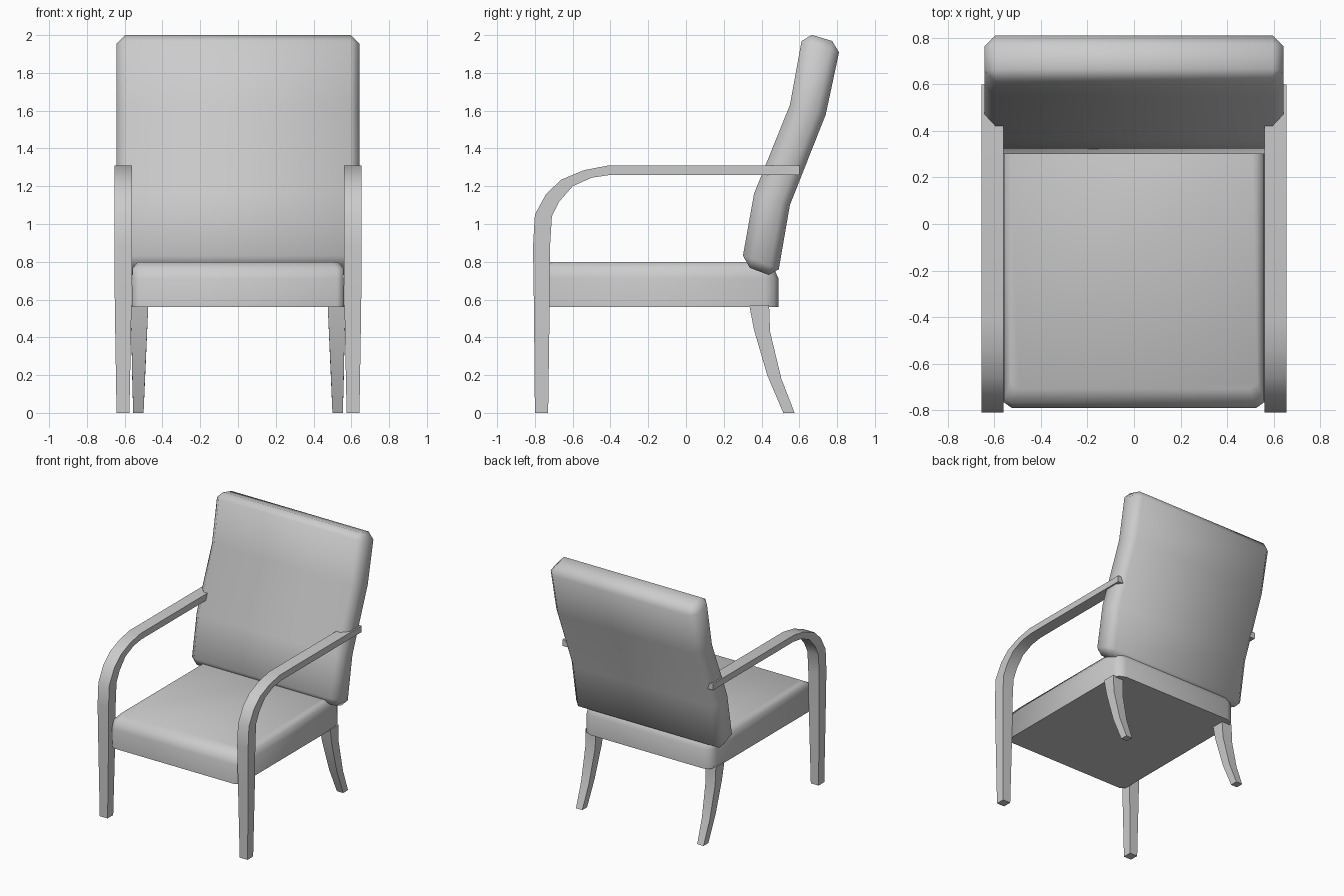
import bpy, bmesh, math

cube = bpy.data.objects.get("Cube")
if cube:
    bpy.data.objects.remove(cube, do_unlink=True)

grey = bpy.data.materials.new("plain grey")
grey.use_nodes = True
COLOUR = (0.6, 0.6, 0.6, 1)
grey.diffuse_color = COLOUR
grey.node_tree.nodes["Principled BSDF"].inputs["Base Color"].default_value = COLOUR


def finish(name, bm, angle):
    """Turn a bmesh into a smooth-by-angle object."""
    bmesh.ops.recalc_face_normals(bm, faces=bm.faces)
    mesh = bpy.data.meshes.new(name)
    bm.to_mesh(mesh)
    bm.free()
    mesh.materials.append(grey)
    obj = bpy.data.objects.new(name, mesh)
    bpy.context.collection.objects.link(obj)
    bpy.ops.object.select_all(action="DESELECT")
    obj.select_set(True)
    bpy.context.view_layer.objects.active = obj
    bpy.ops.object.shade_smooth_by_angle(angle=math.radians(angle))
    return obj


def loft(rings):
    """Skin a list of equal-length closed rings and cap both ends."""
    bm = bmesh.new()
    loops = [[bm.verts.new(p) for p in ring] for ring in rings]
    for a, b in zip(loops, loops[1:]):
        for i in range(len(a)):
            j = (i + 1) % len(a)
            bm.faces.new((a[i], a[j], b[j], b[i]))
    bm.faces.new(loops[0])
    bm.faces.new(loops[-1])
    return bm


def strip(front, rear, inner, outer):
    """Rectangular bar following two (y, z) edges between two x limits."""
    return loft([[(xi, *f), (xo, *f), (xo, *r), (xi, *r)]
                 for f, r, xi, xo in zip(front, rear, inner, outer)])


def pair(name, side, front, rear, inner, outer):
    finish(f"{side}_{name}", strip(front, rear,
           [SIDES[side] * x for x in inner], [SIDES[side] * x for x in outer]), 30)


SIDES = {"left": 1, "right": -1}


# Seat cushion: flat underneath, rolled top edge, larger rear corners
def seat_ring(half, front, rear, z):
    c, d = 0.035, 0.075
    right = [(half - c, front), (half, front + c * 0.7),
             (half, rear - d), (half - d * 0.3, rear - d * 0.3), (half - d, rear)]
    return [(x, y, z) for x, y in right] + [(-x, y, z) for x, y in reversed(right)]


finish("seat_cushion", loft([
    seat_ring(0.56, -0.79, 0.49, 0.56),
    seat_ring(0.56, -0.79, 0.49, 0.71),
    seat_ring(0.558, -0.77, 0.465, 0.765),
    seat_ring(0.53, -0.71, 0.42, 0.8)]), 60)

# Back cushion: bent slab with softened rim
back_front = [(0.293, 0.785), (0.36, 1.16), (0.55, 1.63), (0.62, 2.015)]
back_rear = [(0.483, 0.713), (0.55, 1.10), (0.74, 1.58), (0.82, 1.955)]
bm = strip(back_front, back_rear, [-0.643] * 4, [0.643] * 4)
bmesh.ops.recalc_face_normals(bm, faces=bm.faces)
rim = [e for e in bm.edges if e.calc_face_angle(0) > math.radians(50)]
bmesh.ops.bevel(bm, geom=rim, offset=0.048, segments=1, affect="EDGES", profile=0.5)
finish("back_cushion", bm, 60)

# Front legs sweeping into armrests, and splayed rear legs
arm_top = [(-0.80, 0), (-0.805, 0.55), (-0.81, 0.88), (-0.80, 1.05), (-0.74, 1.16),
           (-0.66, 1.235), (-0.54, 1.285), (-0.41, 1.31), (0.60, 1.31)]
arm_under = [(-0.73, 0), (-0.722, 0.55), (-0.72, 0.88), (-0.71, 1.04), (-0.67, 1.12),
             (-0.60, 1.2), (-0.50, 1.245), (-0.40, 1.26), (0.60, 1.26)]
leg_front = [(0.515, 0), (0.43, 0.2), (0.36, 0.44), (0.335, 0.57)]
leg_rear = [(0.575, 0), (0.505, 0.18), (0.445, 0.43), (0.44, 0.57)]
for side in SIDES:
    pair("front_leg_and_armrest", side, arm_top, arm_under,
         [0.575, 0.564] + [0.56] * 7, [0.643, 0.652] + [0.655] * 7)
    pair("rear_leg", side, leg_front, leg_rear,
         [0.5, 0.492, 0.481, 0.475], [0.555, 0.56, 0.565, 0.568])
